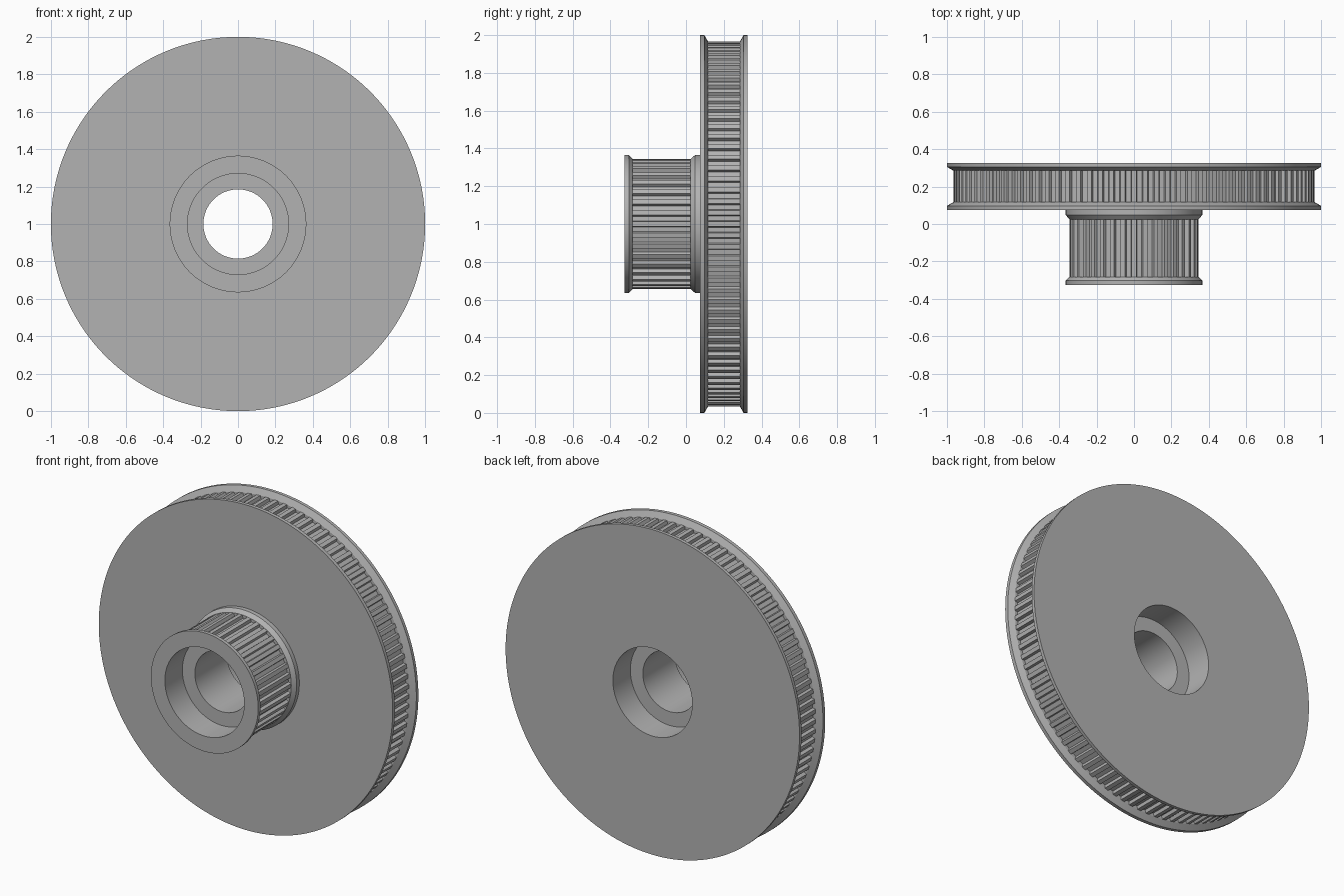
import bpy, math

if "Cube" in bpy.data.objects:
    bpy.data.objects.remove(bpy.data.objects["Cube"])

AXIS_Z = 1.0
SEGMENTS = 180

steel = bpy.data.materials.new("plain grey")
steel.diffuse_color = (0.45, 0.45, 0.45, 1)
steel.use_nodes = True
steel.node_tree.nodes["Principled BSDF"].inputs["Base Color"].default_value = steel.diffuse_color


def make_object(name, verts, faces):
    mesh = bpy.data.meshes.new(name)
    mesh.from_pydata(verts, [], faces)
    mesh.materials.append(steel)
    obj = bpy.data.objects.new(name, mesh)
    bpy.context.collection.objects.link(obj)
    bpy.ops.object.select_all(action='DESELECT')
    obj.select_set(True)
    bpy.context.view_layer.objects.active = obj
    bpy.ops.object.shade_smooth_by_angle(angle=math.radians(25))
    return obj


def sweep(name, rings):
    """Skin a list of rings, each a list of (radius, angle, y)."""
    n = len(rings[0])
    verts = [(r * math.cos(a), y, AXIS_Z + r * math.sin(a))
             for ring in rings for r, a, y in ring]
    faces = [(j * n + i, (j + 1) * n + i, (j + 1) * n + (i + 1) % n, j * n + (i + 1) % n)
             for j in range(len(rings) - 1) for i in range(n)]
    return make_object(name, verts, faces)


def lathe(name, profile):
    angles = [math.tau * i / SEGMENTS for i in range(SEGMENTS)]
    return sweep(name, [[(r, a, y) for a in angles] for r, y in profile])


def toothed_band(name, teeth, tip, root, y0, y1):
    """Belt grooves: flat lands with sloped-sided slots between them."""
    pitch = math.tau / teeth
    shape = [(-0.20, tip), (0.20, tip), (0.29, root), (0.71, root)]
    outline = [(r, (t + f) * pitch) for t in range(teeth) for f, r in shape]
    return sweep(name, [[(r, a, y) for r, a in outline] for y in (y0, y1)])


BIG_TIP, BIG_ROOT = 0.965, 0.946
SMALL_TIP, SMALL_ROOT = 0.345, 0.326

# Outer shell: rear flange, rear face, stepped bore, front face, front flange
lathe("bore_and_end_flanges", [
    (BIG_ROOT, 0.285), (BIG_TIP, 0.285), (1.0, 0.305), (1.0, 0.325),
    (0.27, 0.325), (0.27, 0.155), (0.185, 0.155),
    (0.185, -0.155), (0.27, -0.155), (0.27, -0.325),
    (0.365, -0.325), (0.365, -0.303), (SMALL_TIP, -0.283), (SMALL_ROOT, -0.283)])

# Middle shell: small pulley rear flange, large disc face, large front flange
lathe("middle_flanges", [
    (SMALL_ROOT, 0.025), (SMALL_TIP, 0.025), (0.365, 0.048), (0.365, 0.075),
    (1.0, 0.075), (1.0, 0.097), (BIG_TIP, 0.117), (BIG_ROOT, 0.117)])

# Toothed belt surfaces
toothed_band("large_pulley_teeth", 100, BIG_TIP, BIG_ROOT, 0.117, 0.285)
toothed_band("small_pulley_teeth", 36, SMALL_TIP, SMALL_ROOT, -0.283, 0.025)
